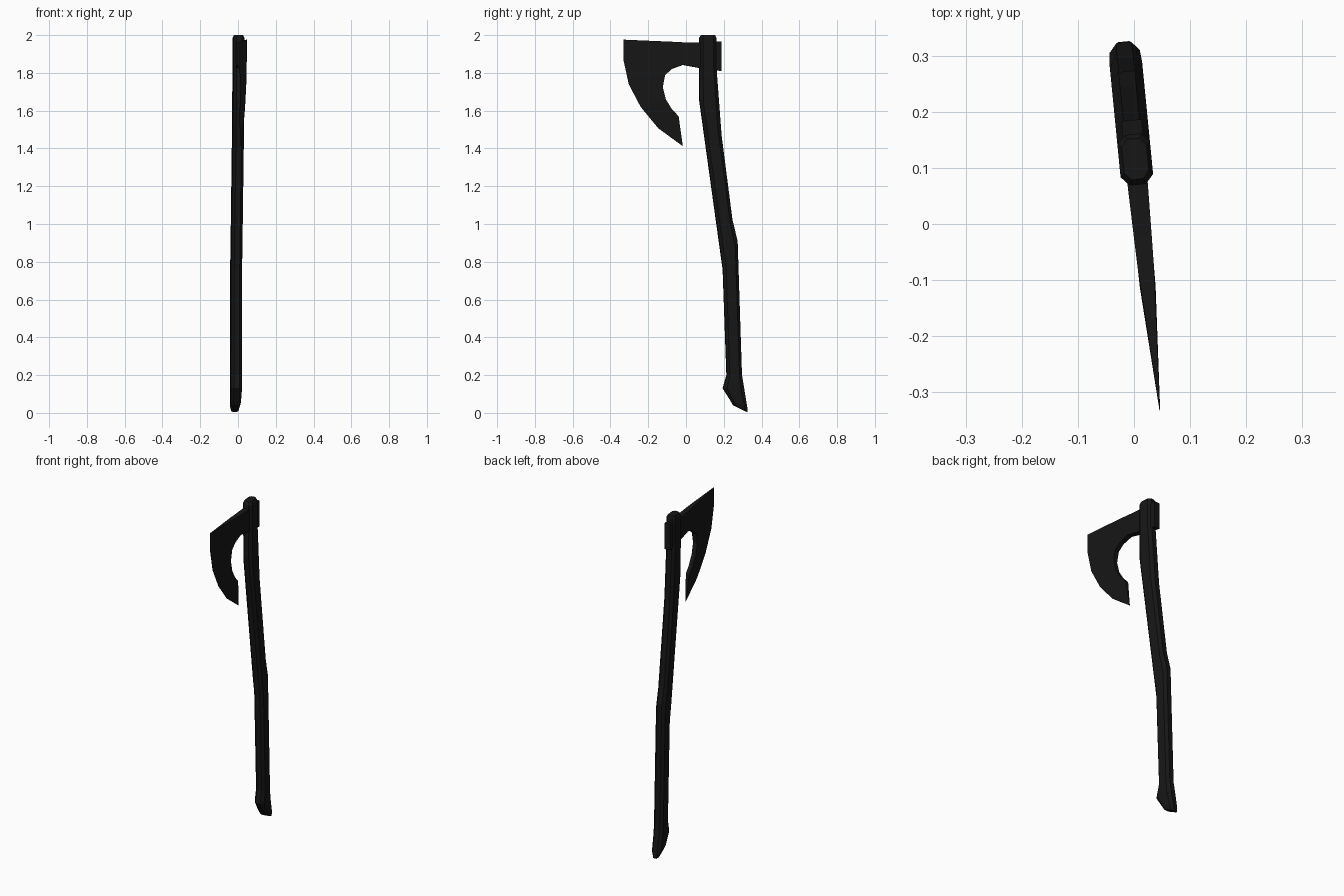
import bpy, bmesh

mat = bpy.data.materials.new("dark_finish")
mat.diffuse_color = (0.008, 0.008, 0.008, 1)


def place(w, y, z):
    # the axe is turned slightly about the vertical axis
    return (0.0135 - 0.098 * y + w, y + 0.098 * w, z)


def finish(name, bm):
    bmesh.ops.remove_doubles(bm, verts=bm.verts, dist=1e-5)
    bmesh.ops.recalc_face_normals(bm, faces=bm.faces)
    mesh = bpy.data.meshes.new(name)
    bm.to_mesh(mesh)
    bm.free()
    mesh.materials.append(mat)
    bpy.context.collection.objects.link(bpy.data.objects.new(name, mesh))


def loft(bm, rings):
    loops = [[bm.verts.new(place(*p)) for p in ring] for ring in rings]
    n = len(loops[0])
    for a, b in zip(loops, loops[1:]):
        for i in range(n):
            j = (i + 1) % n
            bm.faces.new((a[i], a[j], b[j], b[i]))
    bm.faces.new(loops[0])
    bm.faces.new(loops[-1])


# Handle: chamfered sections given as front (y, z), back (y, z), half width
sections = [
    (0.250, 0.040, 0.325, 0.004, 0.019),
    (0.236, 0.065, 0.323, 0.030, 0.027),
    (0.195, 0.130, 0.305, 0.140, 0.029),
    (0.215, 0.200, 0.295, 0.200, 0.029),
    (0.195, 0.760, 0.272, 0.910, 0.029),
    (0.181, 0.860, 0.245, 1.020, 0.029),
    (0.070, 1.660, 0.187, 1.470, 0.029),
    (0.070, 1.830, 0.160, 1.830, 0.029),
    (0.070, 1.985, 0.160, 1.985, 0.029),
    (0.080, 2.000, 0.152, 2.000, 0.022),
]
octagon = [(0, .5), (.18, 1), (.82, 1), (1, .5), (1, -.5), (.82, -1), (.18, -1), (0, -.5)]
bm = bmesh.new()
loft(bm, [[(w * s, y0 + (y1 - y0) * t, z0 + (z1 - z0) * t) for t, s in octagon]
          for y0, z0, y1, z1, w in sections])
finish("handle", bm)

# Head neck and poll: y, top z, bottom z, half thickness
neck = [(0.185, 1.967, 1.810, 0.018), (0.070, 1.960, 1.826, 0.018),
        (-0.018, 1.962, 1.842, 0.016), (-0.077, 1.965, 1.820, 0.0145)]
bm = bmesh.new()
loft(bm, [[(w, y, t), (w, y, b), (-w, y, b), (-w, y, t)] for y, t, b, w in neck])
finish("head_neck", bm)

# Bearded blade: wedge between the inner curve (y, z, half thickness) and sharp edge (y, z)
inner = [(-.077, 1.965, .0145), (-.077, 1.820, .0145), (-.112, 1.788, .014), (-.124, 1.725, .013),
         (-.108, 1.660, .013), (-.077, 1.610, .012), (-.040, 1.570, .011)]
edge = [(-.330, 1.976), (-.332, 1.925), (-.332, 1.873), (-.303, 1.740),
        (-.240, 1.620), (-.147, 1.507), (-.017, 1.412)]
bm = bmesh.new()
loft(bm, [[(w, y, z), (0.0006, ey, ez), (-0.0006, ey, ez), (-w, y, z)]
          for (y, z, w), (ey, ez) in zip(inner, edge)])
finish("blade", bm)
